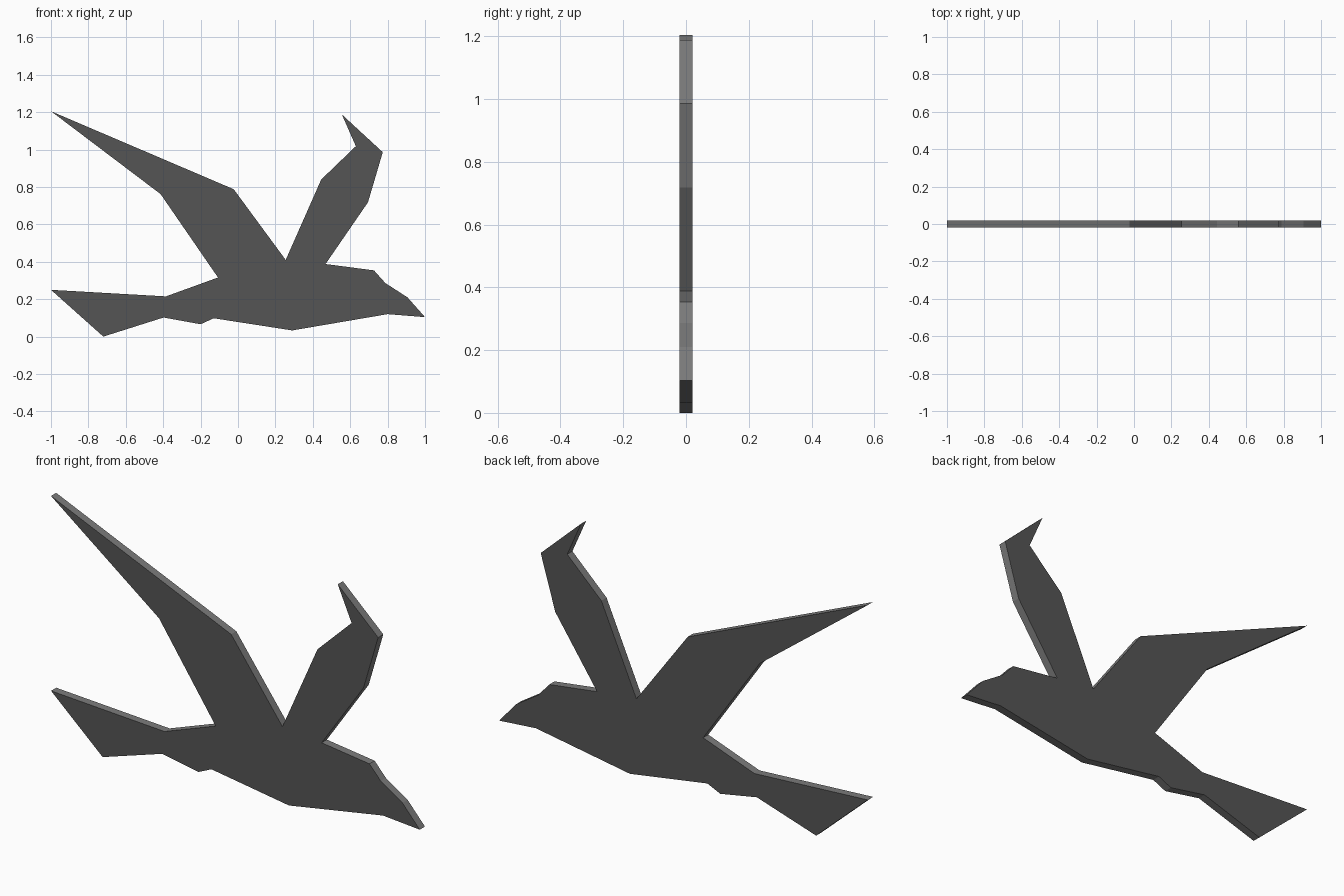
import bpy, bmesh

if "Cube" in bpy.data.objects:
    bpy.data.objects.remove(bpy.data.objects["Cube"])

THICKNESS = 0.04

# Silhouette in the x-z plane, running clockwise from the rear wing tip
rear_wing_top = [(-1.0, 1.205), (-0.023, 0.788), (0.255, 0.41)]
front_wing = [(0.445, 0.84), (0.63, 1.018), (0.555, 1.188),
              (0.774, 0.986), (0.695, 0.718), (0.468, 0.388)]
head = [(0.727, 0.354), (0.788, 0.286), (0.906, 0.21), (1.0, 0.104), (0.8, 0.12)]
belly = [(0.29, 0.033), (-0.13, 0.098), (-0.2, 0.066), (-0.398, 0.102)]
tail = [(-0.72, 0.0), (-1.0, 0.25), (-0.385, 0.215)]
rear_wing_bottom = [(-0.107, 0.316), (-0.414, 0.762)]
outline = rear_wing_top + front_wing + head + belly + tail + rear_wing_bottom


def flat_material(name, value):
    mat = bpy.data.materials.new(name)
    mat.diffuse_color = (value, value, value, 1.0)
    mat.use_nodes = True
    mat.node_tree.nodes["Principled BSDF"].inputs["Base Color"].default_value = mat.diffuse_color
    return mat


# Flat bird plate: one profile extruded through its thickness
bm = bmesh.new()
face = bm.faces.new([bm.verts.new((x, -THICKNESS / 2, z)) for x, z in outline])
extruded = bmesh.ops.extrude_face_region(bm, geom=[face], use_keep_orig=True)
moved = [g for g in extruded["geom"] if isinstance(g, bmesh.types.BMVert)]
bmesh.ops.translate(bm, verts=moved, vec=(0, THICKNESS, 0))
bmesh.ops.recalc_face_normals(bm, faces=bm.faces)

# Dark broad faces, lighter cut edges
for f in bm.faces:
    f.material_index = 0 if abs(f.normal.y) > 0.5 else 1

mesh = bpy.data.meshes.new("flying_bird")
bm.to_mesh(mesh)
bm.free()
mesh.materials.append(flat_material("dark grey", 0.09))
mesh.materials.append(flat_material("edge grey", 0.2))
bird = bpy.data.objects.new("flying_bird", mesh)
bpy.context.collection.objects.link(bird)
